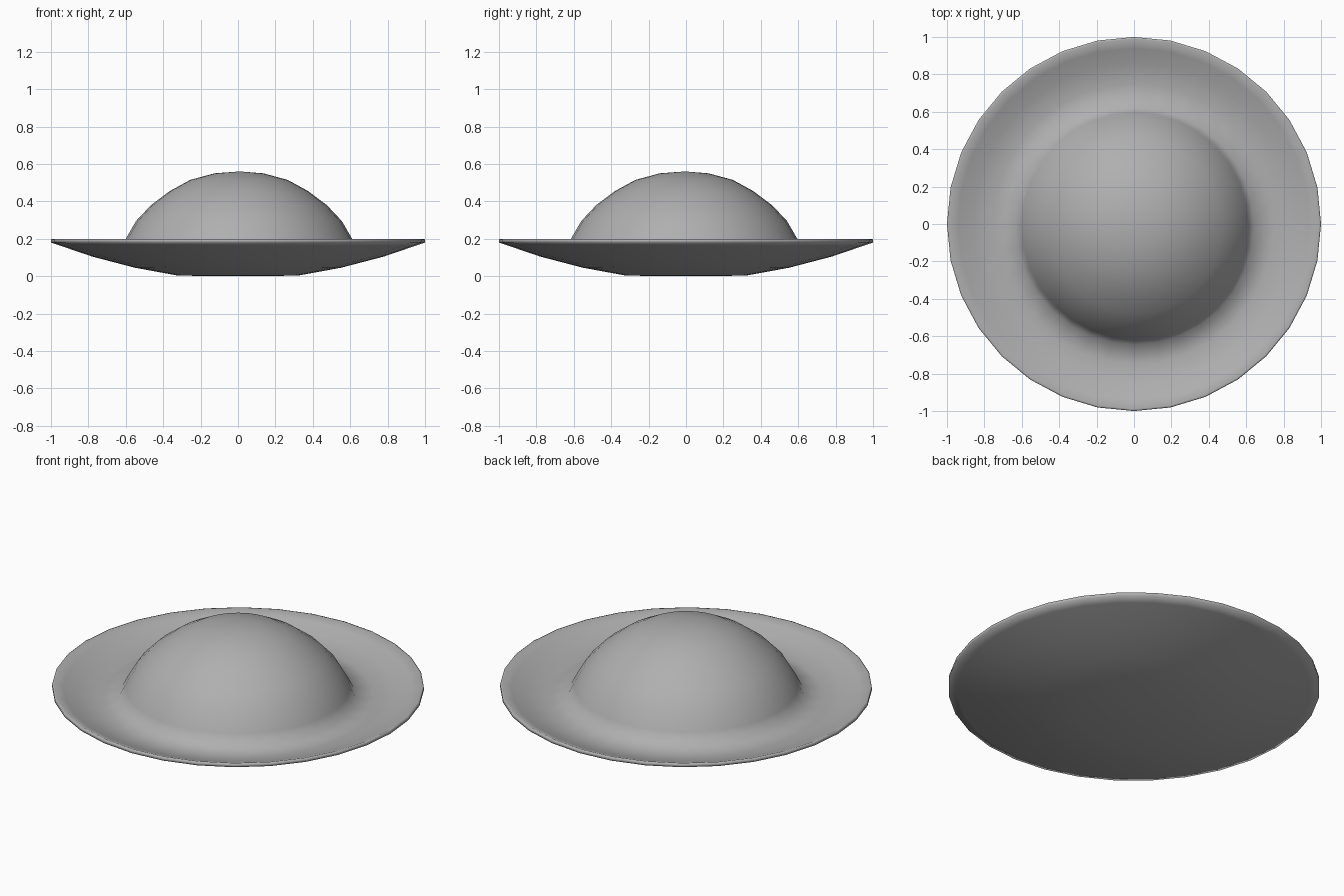
import bpy, bmesh
from math import sin, cos, pi

if "Cube" in bpy.data.objects:
    bpy.data.objects.remove(bpy.data.objects["Cube"])

SEGMENTS = 32

# (radius, height) from the dome's top, over the dish and rim, to the underside
DOME = [(.13, .55), (.26, .515), (.37, .455), (.47, .38), (.55, .295), (.605, .2), (.635, .14)]
DISH = [(.75, .122), (.86, .148), (.94, .18), (.99, .2), (1, .197)]
UNDERSIDE = [(1, .18), (.95, .163), (.78, .105), (.55, .045), (.32, .003)]


def add_ring(bm, radius, height, shift=0):
    # shift nudges the dome slightly off the dish centre
    return [bm.verts.new((radius * cos(2 * pi * i / SEGMENTS) + .005 * shift,
                          radius * sin(2 * pi * i / SEGMENTS) - .01 * shift, height))
            for i in range(SEGMENTS)]


def cap(bm, ring, point):
    tip = bm.verts.new(point)
    for i in range(SEGMENTS):
        bm.faces.new((tip, ring[i], ring[(i + 1) % SEGMENTS]))


# Dome and dish share one continuous smooth skin
bm = bmesh.new()
rings = [add_ring(bm, r, z, 1) for r, z in DOME]
rings += [add_ring(bm, r, z) for r, z in DISH + UNDERSIDE]
for a, b in zip(rings, rings[1:]):
    for i in range(SEGMENTS):
        j = (i + 1) % SEGMENTS
        bm.faces.new((a[i], b[i], b[j], a[j]))
cap(bm, rings[0], (.01, -.005, .56))
cap(bm, rings[-1], (0, 0, 0))
bmesh.ops.recalc_face_normals(bm, faces=bm.faces)

mesh = bpy.data.meshes.new("domed_dish")
bm.to_mesh(mesh)
bm.free()
mesh.polygons.foreach_set("use_smooth", [True] * len(mesh.polygons))

# Mid grey surface
grey = bpy.data.materials.new("mid_grey")
grey.diffuse_color = (.43, .43, .43, 1)
grey.use_nodes = True
grey.node_tree.nodes["Principled BSDF"].inputs["Base Color"].default_value = grey.diffuse_color
mesh.materials.append(grey)
dish = bpy.data.objects.new("domed_dish", mesh)
bpy.context.collection.objects.link(dish)
